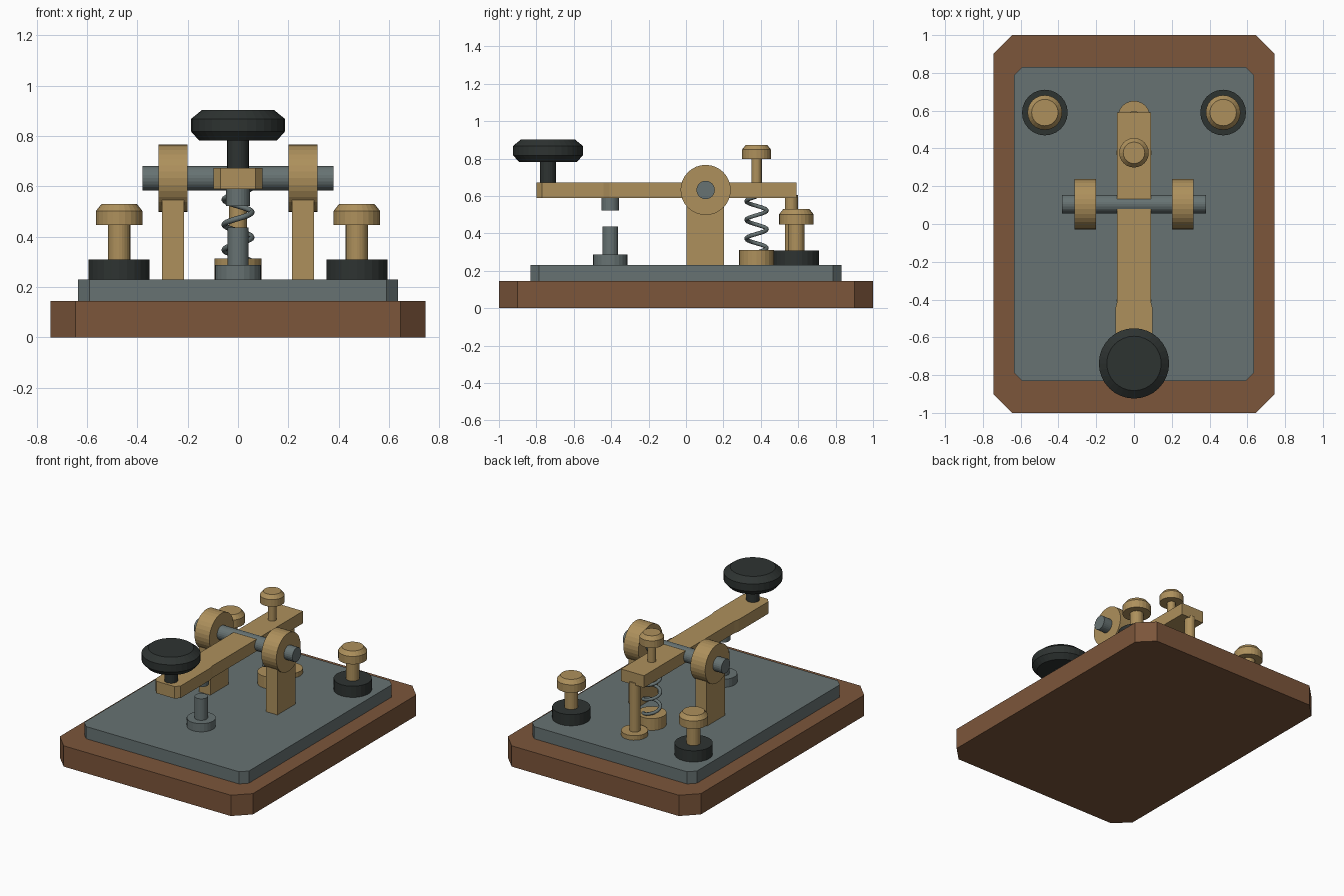
import bpy, bmesh
from math import sin, cos, pi
from mathutils import Matrix

if "Cube" in bpy.data.objects:
    bpy.data.objects.remove(bpy.data.objects["Cube"])


def material(name, r, g, b):
    m = bpy.data.materials.new(name)
    m.diffuse_color = (r, g, b, 1)
    m.use_nodes = True
    m.node_tree.nodes["Principled BSDF"].inputs["Base Color"].default_value = m.diffuse_color
    return m


WOOD = material("wood", 0.20, 0.092, 0.043)
STEEL = material("steel", 0.135, 0.17, 0.17)
BRASS = material("brass", 0.42, 0.28, 0.107)
BLACK = material("black", 0.027, 0.033, 0.031)


def finish(name, bm, mat):
    bmesh.ops.recalc_face_normals(bm, faces=bm.faces[:])
    me = bpy.data.meshes.new(name)
    bm.to_mesh(me)
    bm.free()
    me.materials.append(mat)
    ob = bpy.data.objects.new(name, me)
    bpy.context.collection.objects.link(ob)
    return ob


def prism(name, outline, z0, z1, mat):
    """Extrude an (x, y) outline from z0 to z1."""
    bm = bmesh.new()
    face = bm.faces.new([bm.verts.new((x, y, z0)) for x, y in outline])
    top = bmesh.ops.extrude_face_region(bm, geom=[face])["geom"]
    verts = [v for v in top if isinstance(v, bmesh.types.BMVert)]
    bmesh.ops.translate(bm, vec=(0, 0, z1 - z0), verts=verts)
    return finish(name, bm, mat)


def chamfered(w, d, c):
    return [(-w + c, -d), (w - c, -d), (w, -d + c), (w, d - c),
            (w - c, d), (-w + c, d), (-w, d - c), (-w, -d + c)]


def lathe(name, x, y, profile, mat, n=24):
    """Capped solid of revolution from (radius, z) points."""
    bm = bmesh.new()
    rings = [[bm.verts.new((x + r * cos(2 * pi * i / n), y + r * sin(2 * pi * i / n), z))
              for i in range(n)] for r, z in profile]
    for a, b in zip(rings, rings[1:]):
        for i in range(n):
            j = (i + 1) % n
            bm.faces.new((a[i], a[j], b[j], b[i]))
    bm.faces.new(rings[0])
    bm.faces.new(rings[-1])
    return finish(name, bm, mat)


def rod(name, x, y, r, z0, z1, mat, n=24):
    return lathe(name, x, y, [(r, z0), (r, z1)], mat, n)


def x_rod(name, x0, x1, r, mat, n=24):
    """Cylinder along x on the pivot axis."""
    bm = bmesh.new()
    bmesh.ops.create_cone(bm, cap_ends=True, segments=n, radius1=r, radius2=r, depth=x1 - x0,
                          matrix=Matrix.Translation(((x0 + x1) / 2, PIVOT_Y, PIVOT_Z))
                          @ Matrix.Rotation(pi / 2, 4, 'Y'))
    return finish(name, bm, mat)


PIVOT_Y, PIVOT_Z = 0.105, 0.632
PLATE = 0.23

# Base
prism("wooden_base", chamfered(0.745, 1.0, 0.10), 0, 0.145, WOOD)
prism("base_plate", chamfered(0.635, 0.832, 0.045), 0.145, PLATE, STEEL)

# Mirrored supports and terminals
for side, s in (("left", -1), ("right", 1)):
    xs = sorted((s * 0.215, s * 0.302))
    prism(side + "_post", [(xs[0], 0.003), (xs[1], 0.003), (xs[1], 0.203), (xs[0], 0.203)],
          PLATE, 0.6, BRASS)
    xs = sorted((s * 0.201, s * 0.315))
    x_rod(side + "_bearing", xs[0], xs[1], 0.134, BRASS, 32)
    x, y = s * 0.472, 0.59
    rod(side + "_terminal_insulator", x, y, 0.121, PLATE, 0.308, BLACK)
    rod(side + "_terminal_stem", x, y, 0.044, 0.308, 0.45, BRASS)
    lathe(side + "_terminal_nut", x, y,
          [(0.092, 0.447), (0.092, 0.502), (0.07, 0.53)], BRASS)

# Pivot and lever
x_rod("axle", -0.38, 0.38, 0.049, STEEL)
half = [(0.07, -0.80), (0.097, -0.77), (0.097, -0.44), (0.089, -0.41), (0.089, 0.59)]
prism("lever", half + [(-x, y) for x, y in reversed(half)], 0.589, 0.673, BRASS)

# Finger knob
rod("knob_shank", 0, -0.738, 0.043, 0.66, 0.80, BLACK)
lathe("finger_knob", 0, -0.738,
      [(0.155, 0.782), (0.186, 0.817), (0.186, 0.868), (0.144, 0.902)], BLACK, 32)

# Front contacts
rod("anvil_base", 0, -0.405, 0.092, PLATE, 0.287, STEEL)
rod("anvil", 0, -0.405, 0.042, 0.28, 0.437, STEEL)
rod("lever_contact", 0, -0.405, 0.048, 0.522, 0.60, STEEL)

# Tension spring and adjusting screw
SY = 0.377
rod("spring_cup", 0, SY, 0.093, PLATE, 0.312, BRASS)
rod("adjusting_stem", 0, SY, 0.028, 0.66, 0.81, BRASS)
lathe("adjusting_head", 0, SY, [(0.078, 0.797), (0.078, 0.847), (0.057, 0.873)], BRASS)
curve = bpy.data.curves.new("spring_path", 'CURVE')
curve.dimensions = '3D'
curve.bevel_depth = 0.011
curve.bevel_resolution = 2
curve.use_fill_caps = True
turns, steps = 3, 20
spline = curve.splines.new('POLY')
spline.points.add(turns * steps)
for i, p in enumerate(spline.points):
    a = 2 * pi * i / steps
    p.co = (0.055 * cos(a), SY + 0.055 * sin(a), 0.297 + 0.1 * i / steps, 1)
curve.materials.append(STEEL)
spring = bpy.data.objects.new("spring", curve)
bpy.context.collection.objects.link(spring)
bpy.context.view_layer.objects.active = spring
spring.select_set(True)
bpy.ops.object.convert(target='MESH')

# Rear stop
rod("rear_stop_flange", 0, 0.567, 0.085, PLATE, 0.262, BRASS)
rod("rear_stop_post", 0, 0.563, 0.035, 0.25, 0.605, BRASS)
